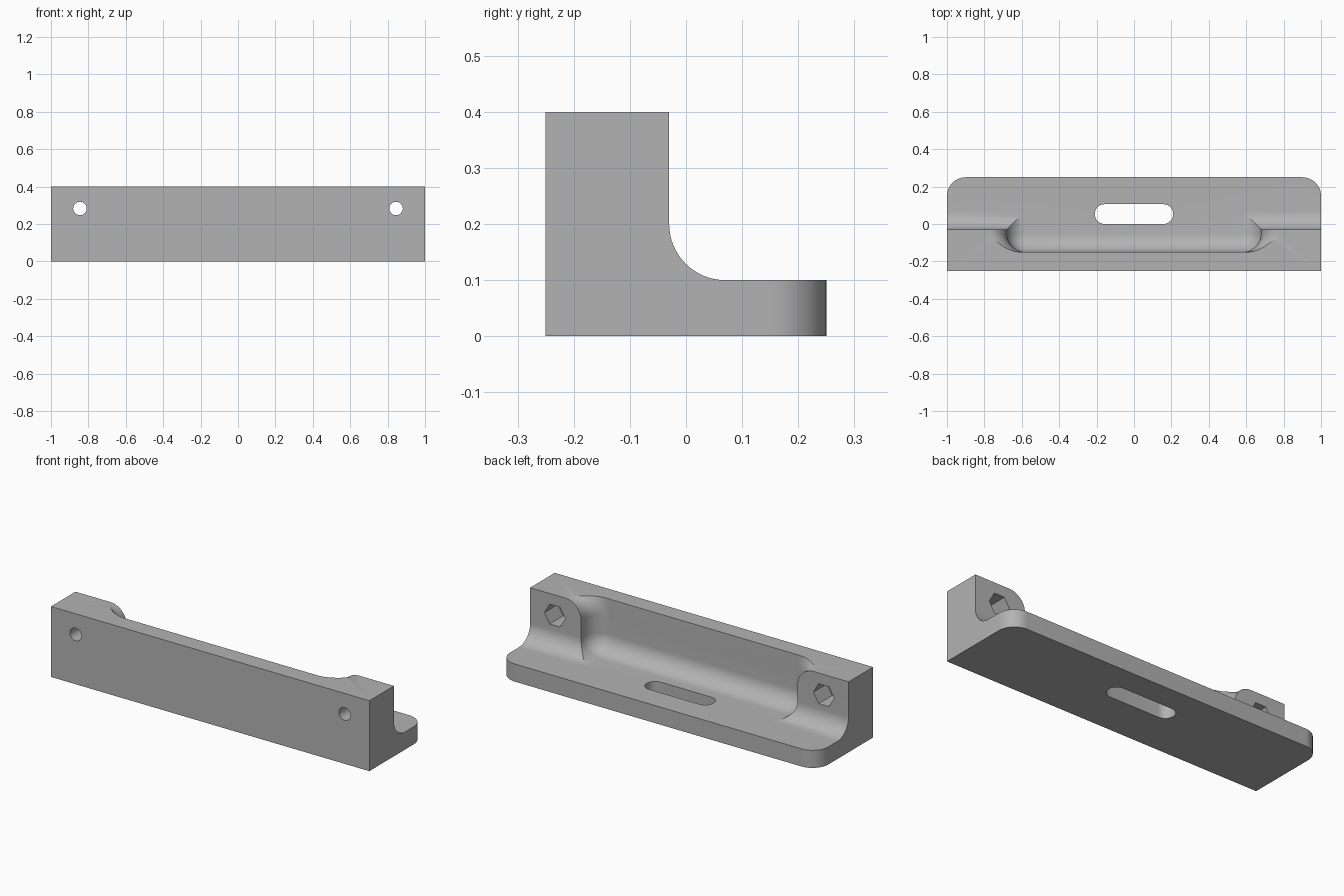
import bpy, bmesh, math
from mathutils import Vector

if "Cube" in bpy.data.objects:
    bpy.data.objects.remove(bpy.data.objects["Cube"], do_unlink=True)

R = 0.1                      # common fillet radius
FRONT, BACK, PAD, WALL = -0.25, 0.25, -0.03, -0.15
TOP, FLOOR = 0.4, 0.1

grey = bpy.data.materials.new("plain grey")
grey.use_nodes = True
colour = (0.45, 0.45, 0.45, 1)
grey.diffuse_color = colour
grey.node_tree.nodes["Principled BSDF"].inputs["Base Color"].default_value = colour


def arc(cx, cy, r, start, end, n=16):
    angles = [math.radians(start + (end - start) * i / n) for i in range(n + 1)]
    return [(cx + r * math.cos(a), cy + r * math.sin(a)) for a in angles]


def loft(name, rings):
    """Closed solid through matching rings of 3D points."""
    bm = bmesh.new()
    loops = [[bm.verts.new(p) for p in ring] for ring in rings]
    n = len(loops[0])
    for a, b in zip(loops, loops[1:]):
        for i in range(n):
            j = (i + 1) % n
            bm.faces.new((a[i], a[j], b[j], b[i]))
    bm.faces.new(loops[0][::-1])
    bm.faces.new(loops[-1])
    bmesh.ops.recalc_face_normals(bm, faces=bm.faces)
    mesh = bpy.data.meshes.new(name)
    bm.to_mesh(mesh)
    bm.free()
    mesh.materials.append(grey)
    obj = bpy.data.objects.new(name, mesh)
    bpy.context.collection.objects.link(obj)
    return obj


def prism(name, outline, axis, lo, hi):
    def place(p, t):
        return {"x": (t, *p), "y": (p[0], t, p[1]), "z": (*p, t)}[axis]
    return loft(name, [[place(p, t) for p in outline] for t in (lo, hi)])


def boolean(target, cutter, operation="DIFFERENCE"):
    cutter.hide_render = True
    cutter.hide_set(True)
    mod = target.modifiers.new(cutter.name, "BOOLEAN")
    mod.operation, mod.solver, mod.object = operation, "EXACT", cutter


# L-shaped bracket with an inner fillet
profile = [(FRONT, 0), (BACK, 0), (BACK, FLOOR)]
profile += arc(PAD + R, FLOOR + R, R, 270, 180)
profile += [(PAD, TOP), (FRONT, TOP)]
bracket = prism("bracket", profile, "x", -1, 1)

# Rounded vertical corners at the back of the base
plan = [(-1.1, FRONT - R), (1.1, FRONT - R), (1.1, 0), (1, 0)]
plan += arc(1 - R, BACK - R, R, 0, 90) + arc(R - 1, BACK - R, R, 90, 180)
plan += [(-1, 0), (-1.1, 0)]
boolean(bracket, prism("corner_trim", plan, "z", -0.1, 0.5), "INTERSECT")

# Recess between the end pads, filleted into wall and floor, flared at the top
HALF = 0.68


def recess_ring(y, e):
    side = HALF - e
    r = max(R - e, 0.0005)
    lower = arc(side - r, FLOOR + e + r, r, 270, 360, 12)
    reach = math.degrees(math.asin(R / (R + e)))
    upper = arc(HALF + R, TOP - R, R + e, 180, 180 - reach, 12)
    upper[-1] = (upper[-1][0], TOP)
    right = lower + upper + [(upper[-1][0], TOP + R)]
    return [(x, y, z) for x, z in right + [(-x, z) for x, z in reversed(right)]]


rings = []
for i in range(13):
    a = math.radians(90 * i / 12)
    rings.append(recess_ring(WALL + R - R * math.cos(a), R - R * math.sin(a)))
rings.append(recess_ring(PAD + R, 0))
boolean(bracket, loft("recess_cutter", rings))

# Slot through the base
slot_r, slot_y = 0.053, 0.053
slot = arc(0.157, slot_y, slot_r, -90, 90) + arc(-0.157, slot_y, slot_r, 90, 270)
boolean(bracket, prism("slot_cutter", slot, "z", -0.1, 0.2))

# Bolt holes with hexagonal nut pockets on the back
for side, x in (("left", 0.845), ("right", -0.845)):
    hole = arc(x, 0.283, 0.036, 0, 360, 32)[:-1]
    boolean(bracket, prism(side + "_hole_cutter", hole, "y", -0.4, 0.2))
    nut = arc(x, 0.283, 0.065, 0, 360, 6)[:-1]
    boolean(bracket, prism(side + "_nut_cutter", nut, "y", WALL, 0.2))

# Bake the cuts, remove the cutters and shade the fillets smooth
bpy.context.view_layer.update()
evaluated = bracket.evaluated_get(bpy.context.evaluated_depsgraph_get())
baked = bpy.data.meshes.new_from_object(evaluated)
bracket.modifiers.clear()
bracket.data = baked
for obj in [o for o in bpy.data.objects if o.name.endswith(("_cutter", "_trim"))]:
    bpy.data.objects.remove(obj, do_unlink=True)
bpy.ops.object.select_all(action="DESELECT")
bracket.select_set(True)
bpy.context.view_layer.objects.active = bracket
bpy.ops.object.shade_smooth_by_angle(angle=math.radians(25))
